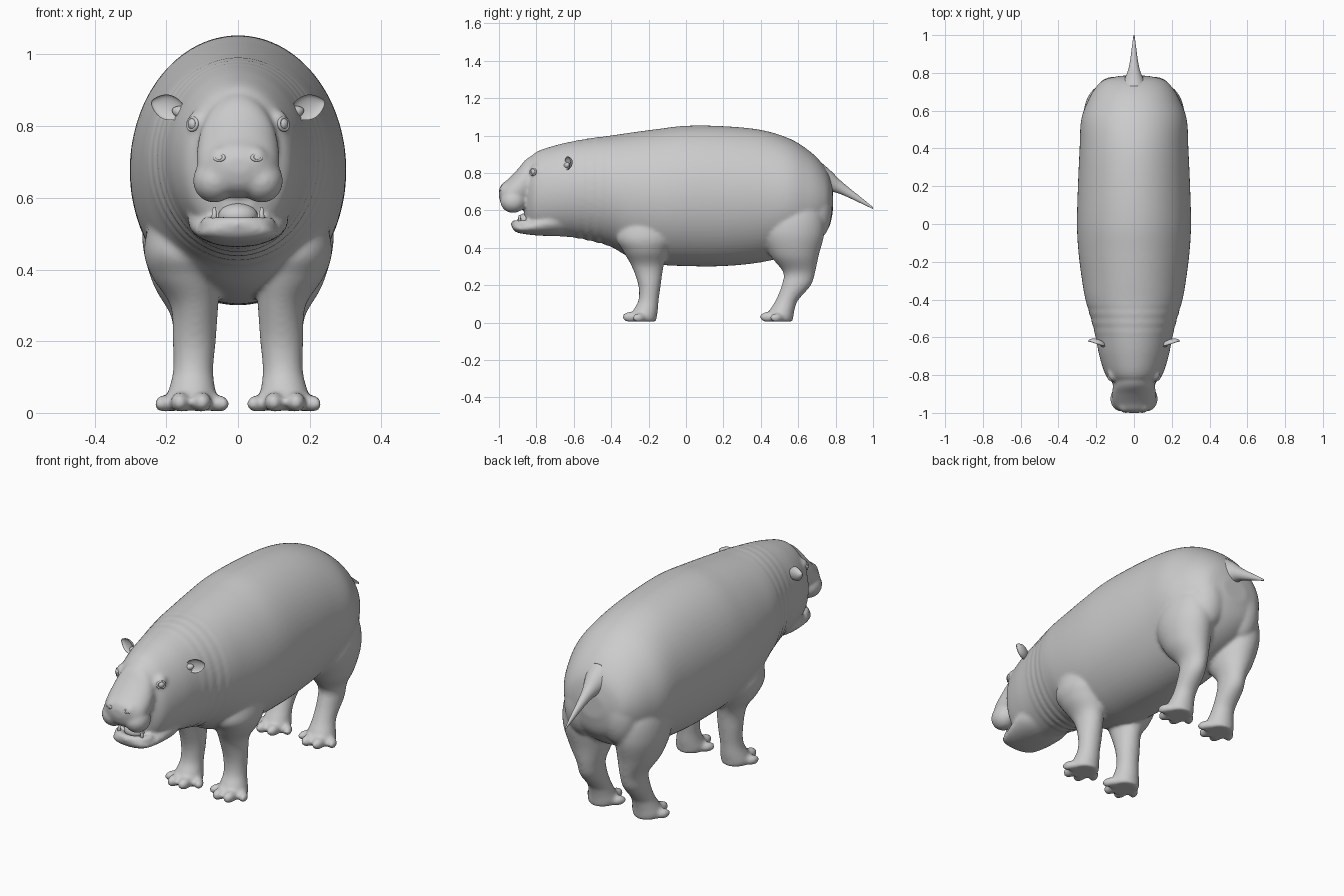
import bpy, bmesh, math
from mathutils import Matrix, Vector

if "Cube" in bpy.data.objects:
    bpy.data.objects.remove(bpy.data.objects["Cube"])


def spline(stations, sub):
    """Catmull-Rom resampling of station tuples."""
    out, n = [], len(stations)
    for i in range(n - 1):
        p = [stations[min(max(i + k, 0), n - 1)] for k in (-1, 0, 1, 2)]
        for j in range(sub):
            t = j / sub
            out.append([0.5 * (2 * b + (c - a) * t + (2 * a - 5 * b + 4 * c - d) * t * t
                               + (3 * b - a - 3 * c + d) * t ** 3) for a, b, c, d in zip(*p)])
    return out + [list(stations[-1])]


def loft(bm, stations, axis, sub=6, seg=40, ripple=None):
    """Closed skin over ellipses (t, centre x, centre u, radius x, radius u)."""
    rings = []
    for t, cx, cu, rx, ru in spline(stations, sub):
        ring = []
        for k in range(seg):
            a = 2 * math.pi * k / seg
            f = ripple(t, a) if ripple else 1
            x = cx + max(rx, .003) * f * math.cos(a)
            u = cu + max(ru, .003) * f * math.sin(a)
            ring.append(bm.verts.new((x, t, u) if axis == 'Y' else (x, u, t)))
        rings.append(ring)
    for r, q in zip(rings, rings[1:]):
        for k in range(seg):
            bm.faces.new((r[k], r[(k + 1) % seg], q[(k + 1) % seg], q[k]))
    bm.faces.new(rings[0])
    bm.faces.new(rings[-1])


def blob(bm, loc, rad, rot=None):
    m = Matrix.Translation(loc) @ (rot or Matrix()) @ Matrix.Diagonal((*rad, 1))
    return bmesh.ops.create_uvsphere(bm, u_segments=28, v_segments=18, radius=1, matrix=m)['verts']


def make(name, bm):
    bmesh.ops.recalc_face_normals(bm, faces=bm.faces)
    for f in bm.faces:
        f.smooth = True
    me = bpy.data.meshes.new(name)
    bm.to_mesh(me)
    bm.free()
    ob = bpy.data.objects.new(name, me)
    bpy.context.collection.objects.link(ob)
    return ob


def profile(rows):
    """Side profile rows (y, top, bottom, half width) to loft stations."""
    return [(y, 0, (a + b) / 2, w, (a - b) / 2) for y, a, b, w in rows]


def folds(y, a):
    """Neck skin folds, deeper at the throat."""
    win = math.exp(-((y + .51) / .085) ** 4)
    return 1 + win * (.022 - .012 * math.sin(a)) * (abs(math.sin(math.pi * (y + .6) / .05)) - .6)


body = bmesh.new()

# Torso, neck and head
loft(body, profile([
    (-.865, .80, .55, .06), (-.84, .865, .50, .112), (-.8, .912, .475, .15), (-.7, .947, .463, .183),
    (-.6, .97, .455, .203), (-.5, .987, .435, .228), (-.4, 1.0, .405, .257), (-.3, 1.015, .35, .275),
    (-.15, 1.035, .312, .294), (0, 1.052, .302, .302), (.2, 1.05, .302, .297), (.4, 1.03, .322, .288),
    (.55, .985, .36, .28), (.65, .925, .40, .245), (.72, .86, .45, .205), (.765, .79, .51, .155),
    (.785, .71, .59, .07)]), 'Y', sub=14, seg=72, ripple=folds)

# Snout and upper lips
loft(body, profile([
    (-.78, .91, .60, .10), (-.85, .877, .61, .11), (-.9, .82, .60, .116), (-.95, .768, .605, .108),
    (-.985, .74, .63, .08), (-1.0, .71, .67, .03)]), 'Y')
for s in (-1, 1):
    blob(body, (s * .066, -.925, .648), (.06, .068, .062))
    blob(body, (s * .05, -.96, .705), (.035, .038, .04))

# Lower jaw with raised lip
loft(body, profile([
    (-.93, .525, .507, .045), (-.915, .535, .487, .085), (-.88, .53, .476, .105), (-.8, .57, .466, .128),
    (-.7, .62, .462, .14), (-.6, .63, .47, .11)]), 'Y')
for k in range(-6, 7):
    a = k * .24
    blob(body, (.085 * math.sin(a), -.845 - .07 * math.cos(a), .527), (.022, .022, .022))

# Legs, toes, brows and rump, on both sides
FRONT = [(.006, .13, -.225, .065, .065), (.03, .13, -.23, .074, .074), (.07, .128, -.215, .064, .065),
         (.12, .125, -.2, .056, .054), (.2, .122, -.195, .06, .06), (.3, .122, -.205, .067, .085),
         (.38, .145, -.215, .095, .12), (.46, .16, -.22, .102, .15), (.6, .16, -.22, .07, .1)]
REAR = [(.006, .13, .505, .065, .065), (.03, .13, .5, .074, .074), (.07, .128, .515, .064, .066),
        (.12, .125, .54, .055, .06), (.2, .125, .59, .057, .078), (.27, .125, .605, .062, .086),
        (.36, .14, .58, .097, .13), (.48, .15, .57, .117, .17), (.6, .14, .58, .11, .15),
        (.68, .13, .58, .05, .08)]
for s in (-1, 1):
    for leg, fy in ((FRONT, -.235), (REAR, .5)):
        loft(body, [(z, s * x, y, rx, ry) for z, x, y, rx, ry in leg], 'Z')
        for tx, ty, turn, big in ((.1, -.06, 0, 1), (.162, -.06, 0, 1), (.052, -.015, -.5, .85), (.206, -.015, .5, .85)):
            blob(body, (s * tx, fy + ty, .03 * big), (.027 * big, .046 * big, .028 * big),
                 Matrix.Rotation(s * turn, 4, 'Z'))
    blob(body, (s * .108, -.795, .81), (.032, .04, .036))
    blob(body, (s * .105, .69, .6), (.1, .09, .16))

ob = make("body", body)
rm = ob.modifiers.new("fuse", 'REMESH')
rm.mode = 'VOXEL'
rm.voxel_size = .009
rm.use_smooth_shade = True
sm = ob.modifiers.new("soften", 'SMOOTH')
sm.factor = .5
sm.iterations = 7

# Tail
bm = bmesh.new()
loft(bm, [(.73, 0, .77, .07, .08), (.78, 0, .752, .045, .054), (.82, 0, .727, .03, .038), (.87, 0, .695, .02, .027),
          (.93, 0, .657, .012, .017), (1.0, 0, .612, .003, .005)], 'Y', seg=24)
make("tail", bm)

# Tongue
bm = bmesh.new()
blob(bm, (0, -.855, .55), (.055, .045, .035))
make("tongue", bm)


def ring(name, loc, direction, big, small, squash=1):
    """Small torus facing a direction."""
    bpy.ops.mesh.primitive_torus_add(major_segments=28, minor_segments=10, major_radius=big, minor_radius=small,
                                     location=loc, rotation=Vector(direction).to_track_quat('Z', 'Y').to_euler())
    o = bpy.context.object
    o.name = name
    o.scale.y = squash
    bpy.ops.object.shade_smooth()


for s, side in ((-1, "right"), (1, "left")):
    # Eye and eyelid
    bm = bmesh.new()
    blob(bm, (s * .123, -.812, .806), (.017, .018, .018))
    make(side + "_eye", bm)
    ring(side + "_eyelid", (s * .127, -.818, .806), (s * .75, -.65, .1), .019, .005, .9)
    # Nostril rim
    ring(side + "_nostril", (s * .052, -.99, .712), (s * .25, -.9, .35), .013, .005, .7)
    # Lower tusk
    bm = bmesh.new()
    bmesh.ops.create_cone(bm, cap_ends=True, segments=14, radius1=.011, radius2=.004, depth=.045,
                          matrix=Matrix.Translation((s * .066, -.89, .552)))
    make(side + "_tusk", bm)
    # Cupped ear on a short stalk
    bm = bmesh.new()
    for v in blob(bm, (0, 0, 0), (.05, .026, .035)):
        if v.co.y < 0:
            v.co.y *= -.6
        v.co.z *= 1 - .35 * max(v.co.x / .05, 0) ** 2
    blob(bm, (-.048, .01, -.003), (.035, .018, .018))
    bmesh.ops.transform(bm, verts=bm.verts, matrix=Matrix.Translation((.197, -.635, .853))
                        @ Matrix.Rotation(.3, 4, 'Z') @ Matrix.Rotation(-.3, 4, 'Y'))
    for v in bm.verts:
        v.co.x *= s
    make(side + "_ear", bm)
